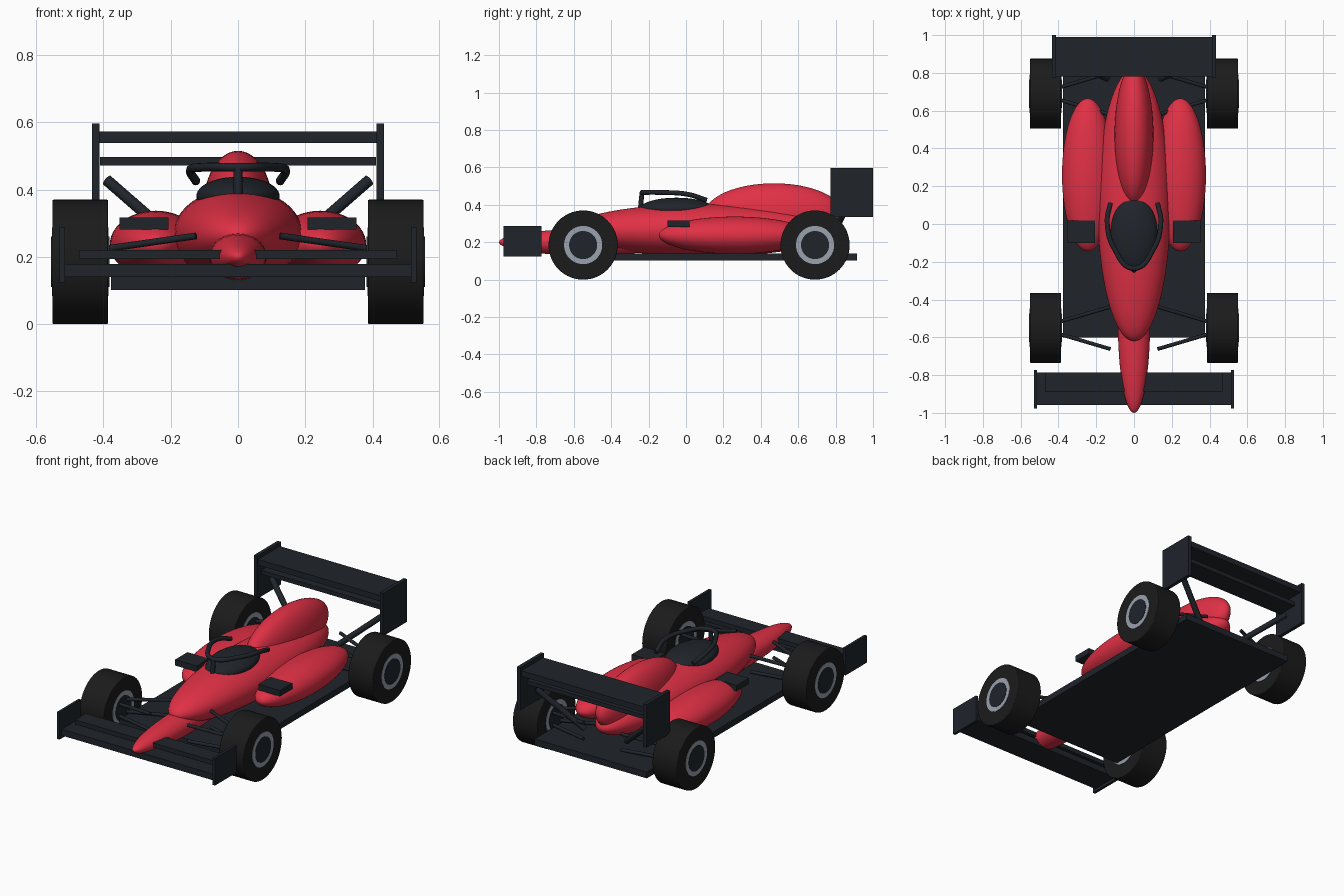
import bpy, math
from mathutils import Vector

if "Cube" in bpy.data.objects:
    bpy.data.objects.remove(bpy.data.objects["Cube"])


def material(name, rgb):
    m = bpy.data.materials.new(name)
    m.diffuse_color = (*rgb, 1)
    m.use_nodes = True
    m.node_tree.nodes["Principled BSDF"].inputs["Base Color"].default_value = m.diffuse_color
    return m


RED = material("red_paint", (0.75, 0.03, 0.06))
DARK = material("dark_carbon", (0.014, 0.018, 0.024))
RUBBER = material("tyre_rubber", (0.011, 0.011, 0.011))
METAL = material("rim_metal", (0.32, 0.36, 0.42))


def finish(name, mat, smooth=True):
    o = bpy.context.object
    o.name = name
    o.data.materials.append(mat)
    if smooth:
        bpy.ops.object.shade_smooth_by_angle(angle=math.radians(35))
    return o


def ellipsoid(name, centre, radii, mat):
    bpy.ops.mesh.primitive_uv_sphere_add(segments=48, ring_count=32, location=centre,
                                         rotation=(math.pi / 2, 0, 0))
    o = bpy.context.object
    o.scale = (radii[0], radii[2], radii[1])  # poles lie along y
    bpy.ops.object.transform_apply(location=False, rotation=True, scale=True)
    return finish(name, mat)


def box(name, lo, hi, mat=DARK):
    bpy.ops.mesh.primitive_cube_add(size=1, location=[(a + b) / 2 for a, b in zip(lo, hi)])
    bpy.context.object.scale = [b - a for a, b in zip(lo, hi)]
    bpy.ops.object.transform_apply(location=False, rotation=False, scale=True)
    return finish(name, mat, False)


def disc(name, centre, radius, width, mat, bevel=0.0):
    bpy.ops.mesh.primitive_cylinder_add(vertices=64, radius=radius, depth=width,
                                        location=centre, rotation=(0, math.pi / 2, 0))
    o = bpy.context.object
    if bevel:
        b = o.modifiers.new("bevel", 'BEVEL')
        b.width, b.segments = bevel, 3
    return finish(name, mat)


def rod(name, a, b, radius):
    a, b = Vector(a), Vector(b)
    bpy.ops.mesh.primitive_cylinder_add(vertices=16, radius=radius, depth=(b - a).length,
                                        location=(a + b) / 2)
    bpy.context.object.rotation_euler = (b - a).to_track_quat('Z', 'Y').to_euler()
    return finish(name, DARK)


# Bodywork
ellipsoid("main_body", (0, 0.10, 0.265), (0.193, 0.72, 0.14), RED)
ellipsoid("nose", (0, -0.53, 0.2), (0.085, 0.47, 0.07), RED)
ellipsoid("engine_cover", (0, 0.47, 0.35), (0.103, 0.37, 0.165), RED)
ellipsoid("cockpit", (0, -0.05, 0.38), (0.124, 0.195, 0.058), DARK)
box("floor", (-0.377, -0.6, 0.102), (0.377, 0.915, 0.14))

# Wing planes
box("front_wing_main", (-0.52, -0.957, 0.14), (0.52, -0.785, 0.178))
box("front_wing_flap", (-0.472, -0.888, 0.193), (0.472, -0.785, 0.22))
box("rear_wing_upper", (-0.415, 0.78, 0.538), (0.415, 0.99, 0.573))
box("rear_wing_lower", (-0.41, 0.81, 0.471), (0.41, 0.94, 0.496))

# Paired parts
for side, s in (("left", -1), ("right", 1)):
    def pair_box(name, lo, hi):
        xs = sorted((s * lo[0], s * hi[0]))
        box(f"{name}_{side}", (xs[0], *lo[1:]), (xs[1], *hi[1:]))

    ellipsoid(f"sidepod_{side}", (s * 0.245, 0.26, 0.237), (0.136, 0.405, 0.1), RED)
    pair_box("sidepod_intake", (0.207, -0.1, 0.281), (0.352, 0.018, 0.317))
    pair_box("front_endplate", (0.514, -0.977, 0.123), (0.53, -0.773, 0.288))
    pair_box("rear_endplate", (0.412, 0.772, 0.336), (0.434, 1.0, 0.596))
    rod(f"rear_wing_strut_{side}", (s * 0.39, 0.88, 0.428), (s * 0.14, 0.77, 0.21), 0.017)

    # Wheels and wishbones
    for end, y in (("front", -0.55), ("rear", 0.69)):
        tag = f"{end}_{side}"
        c = (s * 0.469, y, 0.185)
        disc(f"tyre_{tag}", c, 0.185, 0.165, RUBBER, 0.004)
        disc(f"rim_{tag}", c, 0.102, 0.169, METAL)
        disc(f"hub_{tag}", c, 0.075, 0.173, DARK)
        for level, z0, z1 in (("upper", 0.22, 0.262), ("lower", 0.15, 0.165)):
            for arm, d in (("fore", -1), ("aft", 1)):
                rod(f"wishbone_{level}_{arm}_{tag}", (s * 0.42, y + d * 0.025, z0),
                    (s * 0.125, y + d * 0.112, z1), 0.01)


# Cockpit hoop: curved tube with central pillar
def tube(name, pts, radius):
    cu = bpy.data.curves.new(name, 'CURVE')
    cu.dimensions = '3D'
    cu.bevel_depth, cu.bevel_resolution = radius, 4
    cu.use_fill_caps = True
    sp = cu.splines.new('BEZIER')
    sp.bezier_points.add(len(pts) - 1)
    for p, co in zip(sp.bezier_points, pts):
        p.co = co
        p.handle_left_type = p.handle_right_type = 'AUTO'
    o = bpy.data.objects.new(name, cu)
    bpy.context.collection.objects.link(o)
    cu.materials.append(DARK)


half = [(0.125, 0.11, 0.425), (0.142, 0.01, 0.456), (0.105, -0.13, 0.466)]
tube("cockpit_hoop", half + [(0, -0.235, 0.466)] + [(-x, y, z) for x, y, z in half[::-1]], 0.013)
rod("hoop_pillar", (0, -0.235, 0.466), (0, -0.245, 0.37), 0.013)
